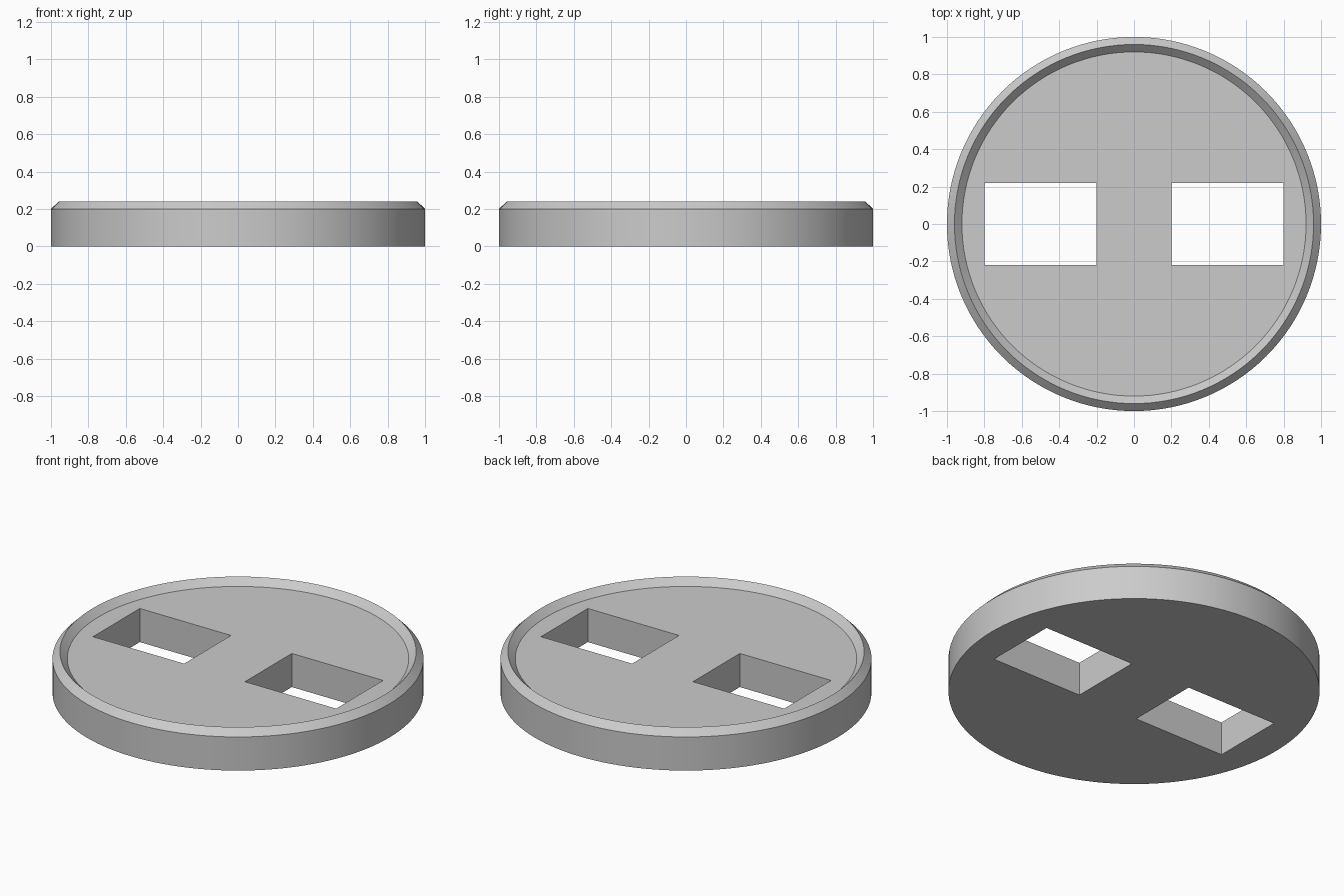
import bpy
import bmesh
import math

if "Cube" in bpy.data.objects:
    bpy.data.objects.remove(bpy.data.objects["Cube"])

SEGMENTS = 128
HEIGHT = 0.2

# Single grey material
grey = bpy.data.materials.new("plain_grey")
grey.use_nodes = True
colour = (0.6, 0.6, 0.6, 1)
grey.diffuse_color = colour
grey.node_tree.nodes["Principled BSDF"].inputs["Base Color"].default_value = colour


def ring(bm, radius, z):
    step = math.tau / SEGMENTS
    return [bm.verts.new((radius * math.cos(i * step), radius * math.sin(i * step), z))
            for i in range(SEGMENTS)]


# Disc with a raised, pointed rim
bm = bmesh.new()
profile = [(1, 0), (1, HEIGHT), (0.96, 0.24), (0.92, HEIGHT)]
rings = [ring(bm, r, z) for r, z in profile]
for low, high in zip(rings, rings[1:]):
    for i in range(SEGMENTS):
        j = (i + 1) % SEGMENTS
        bm.faces.new((low[i], low[j], high[j], high[i]))
bm.faces.new(rings[0][::-1])
bm.faces.new(rings[-1])
mesh = bpy.data.meshes.new("rimmed_disc")
bm.to_mesh(mesh)
bm.free()
mesh.materials.append(grey)
disc = bpy.data.objects.new("rimmed_disc", mesh)
bpy.context.collection.objects.link(disc)

# Rectangular slots cut through both halves
cutters = []
for name, side in (("left", 1), ("right", -1)):
    bpy.ops.mesh.primitive_cube_add(size=1, location=(side * 0.5, 0, HEIGHT / 2))
    cutter = bpy.context.object
    cutter.name = name + "_slot_cutter"
    cutter.scale = (0.6, 0.44, 1)
    cutter.hide_render = True
    cutter.data.materials.append(grey)
    cut = disc.modifiers.new(name + "_slot", "BOOLEAN")
    cut.operation = "DIFFERENCE"
    cut.solver = "EXACT"
    cut.object = cutter
    cutters.append(cutter)

# Apply the cuts, then smooth the round walls
bpy.ops.object.select_all(action="DESELECT")
disc.select_set(True)
bpy.context.view_layer.objects.active = disc
for modifier in list(disc.modifiers):
    bpy.ops.object.modifier_apply(modifier=modifier.name)
for cutter in cutters:
    bpy.data.objects.remove(cutter)
bpy.ops.object.shade_smooth_by_angle(angle=math.radians(30))
